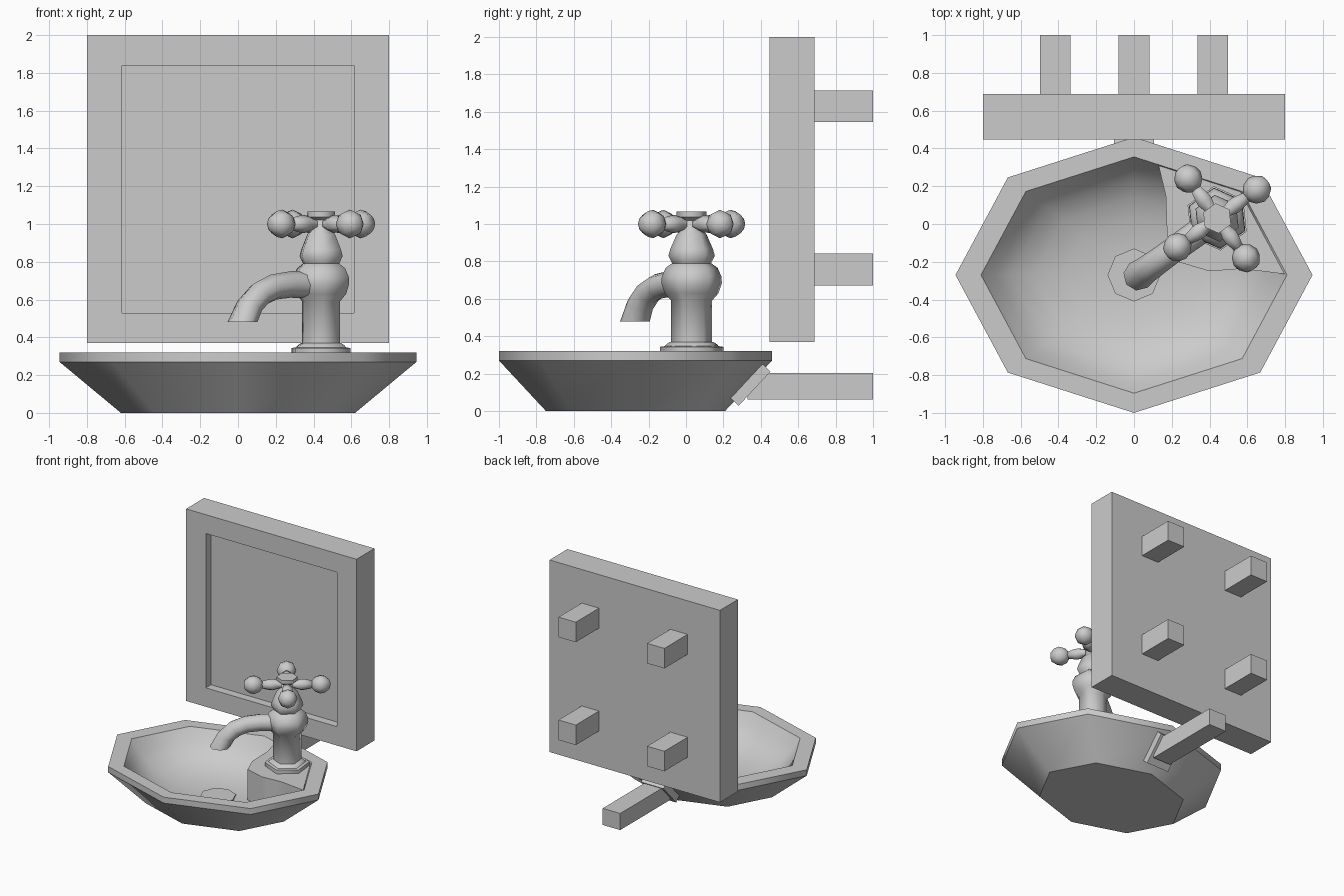
import bpy, bmesh, math
from mathutils import Matrix, Vector

if "Cube" in bpy.data.objects:
    bpy.data.objects.remove(bpy.data.objects["Cube"])

TURN = math.radians(36)              # tap, handle and spout share this heading
TAP = Vector((0.44, 0.03, 0))
CY = -0.27                           # basin centre in y


def finish(name, bm, angle=None):
    bmesh.ops.recalc_face_normals(bm, faces=bm.faces)
    me = bpy.data.meshes.new(name)
    bm.to_mesh(me)
    bm.free()
    ob = bpy.data.objects.new(name, me)
    bpy.context.collection.objects.link(ob)
    if angle:
        bpy.ops.object.select_all(action='DESELECT')
        bpy.context.view_layer.objects.active = ob
        ob.select_set(True)
        bpy.ops.object.shade_smooth_by_angle(angle=math.radians(angle))
    return ob


def skin(name, rings, sharp=(), angle=None):
    """Bridge rings of points; close the ends; listed rings become sharp edges."""
    bm = bmesh.new()
    vs = [[bm.verts.new(p) for p in r] for r in rings]
    n = len(rings[0])
    for a, b in zip(vs, vs[1:]):
        for i in range(n):
            j = (i + 1) % n
            bm.faces.new((a[i], a[j], b[j], b[i]))
    bm.faces.new(vs[0][::-1])
    bm.faces.new(vs[-1])
    for f in bm.faces:
        f.smooth = True
    for k in sharp:
        for i in range(n):
            bm.edges.get((vs[k][i], vs[k][(i + 1) % n])).smooth = False
    return finish(name, bm, angle)


def lathe(name, profile, n, mat, sy=1.0, sharp=()):
    rings = [[mat @ Vector((r * math.cos(2 * math.pi * i / n),
                            r * sy * math.sin(2 * math.pi * i / n), z))
              for i in range(n)] for r, z in profile]
    return skin(name, rings, sharp)


def box(name, x0, x1, y0, y1, z0, z1, mat=Matrix()):
    bm = bmesh.new()
    bmesh.ops.create_cube(bm, size=1)
    for v in bm.verts:
        c = v.co + Vector((0.5, 0.5, 0.5))
        v.co = mat @ Vector((x0 + c.x * (x1 - x0), y0 + c.y * (y1 - y0), z0 + c.z * (z1 - z0)))
    return finish(name, bm)


# Basin: stretched octagon with a rounded bowl
bowl = [(0.81, 0.32), (0.74, 0.23), (0.65, 0.155), (0.53, 0.10), (0.38, 0.063), (0.2, 0.045), (0.05, 0.04)]
lathe("basin", [(0.62, 0), (0.945, 0.27), (0.945, 0.32)] + bowl, 8,
      Matrix.Translation((0, CY, 0)), 0.73 / 0.945, (0, 1, 2, 3))

# Drain
lathe("drain", [(0.14, 0.03), (0.14, 0.055)], 8, Matrix.Translation((0, CY, 0)), 1, (0, 1))


def bowl_height(x, y):
    v = (y - CY) * 0.945 / 0.73
    rho = max(x * math.cos(a) + v * math.sin(a)
              for a in [math.radians(22.5 + 45 * k) for k in range(8)]) / math.cos(math.pi / 8)
    for (r1, z1), (r0, z0) in zip(bowl, bowl[1:]):
        if rho >= r0:
            return z0 + (z1 - z0) * min(1, (rho - r0) / (r1 - r0))
    return 0.04


# Tap ledge in the back right corner of the bowl
corner = [(0.13, 0.31), (0.56, 0.175), (0.797, -0.265), (0.57, -0.237), (0.4, -0.25),
          (0.23, -0.20), (0.175, -0.06), (0.168, 0.15)]
pts = []
for a, b in zip(corner, corner[1:] + corner[:1]):
    pts += [(a[0] + (b[0] - a[0]) * t / 4, a[1] + (b[1] - a[1]) * t / 4) for t in range(4)]
skin("tap_ledge", [[(x, y, bowl_height(x, y) - 0.025) for x, y in pts],
                   [(x, y, 0.312) for x, y in pts]], (0, 1), 50)

# Tap body, six sided
tap_mat = Matrix.Translation(TAP) @ Matrix.Rotation(TURN, 4, 'Z')
lathe("tap_base", [(0.171, 0.305), (0.171, 0.343), (0.145, 0.347), (0.135, 0.358), (0.115, 0.37)],
      6, tap_mat, 1, (0, 1, 2))
lathe("tap_body", [(0.11, 0.36), (0.11, 0.59), (0.145, 0.63), (0.163, 0.685), (0.16, 0.72), (0.14, 0.765),
                   (0.105, 0.79), (0.125, 0.83), (0.115, 0.865), (0.08, 0.945), (0.06, 0.965),
                   (0.055, 1.03)], 6, tap_mat, 1, (0, 6))
lathe("handle_cap", [(0.06, 1.02), (0.08, 1.037), (0.08, 1.066)], 6, tap_mat, 1, (0, 1, 2))

# Cross handle: four arms ending in knobs
for k in range(4):
    m = (Matrix.Translation(TAP + Vector((0, 0, 1.0)))
         @ Matrix.Rotation(TURN + k * math.pi / 2, 4, 'Z') @ Matrix.Rotation(math.pi / 2, 4, 'Y'))
    lathe(f"handle_arm_{k + 1}", [(0.028, 0.0), (0.03, 0.05), (0.048, 0.11), (0.045, 0.14), (0.03, 0.2)], 6, m)
    lathe(f"handle_knob_{k + 1}", [(0.03, 0.19), (0.06, 0.215), (0.076, 0.255), (0.068, 0.29),
                                   (0.04, 0.325), (0.015, 0.332)], 8, m)

# Spout: sections given by top and bottom points (reach, height) and half width
d = Vector((-math.cos(TURN), -math.sin(TURN), 0))
side = Vector((-d.y, d.x, 0))
sections = [((0.05, 0.75), (0.05, 0.605), 0.072), ((0.2, 0.75), (0.2, 0.61), 0.07),
            ((0.33, 0.732), (0.29, 0.60), 0.068), ((0.44, 0.685), (0.355, 0.575), 0.07),
            ((0.53, 0.60), (0.405, 0.535), 0.073), ((0.595, 0.48), (0.435, 0.48), 0.08)]
rings = []
for (s0, z0), (s1, z1), w in sections:
    top = TAP + d * s0 + Vector((0, 0, z0))
    bot = TAP + d * s1 + Vector((0, 0, z1))
    rings.append([(top + bot) / 2 + (top - bot) / 2 * math.cos(a) + side * w * math.sin(a)
                  for a in [math.pi / 4 * i for i in range(8)]])
skin("spout", rings, (0, 5))

# Mirror: slab with a recessed front panel
ob = box("mirror_frame", -0.8, 0.8, 0.447, 0.688, 0.37, 2.0)
bm = bmesh.new()
bm.from_mesh(ob.data)
bm.faces.ensure_lookup_table()
front = min(bm.faces, key=lambda f: f.calc_center_median().y)
bmesh.ops.inset_region(bm, faces=[front], thickness=0.1)
for v in front.verts:
    v.co = Vector((math.copysign(0.615, v.co.x), v.co.y, 0.53 if v.co.z < 1.2 else 1.84))
ext = bmesh.ops.extrude_discrete_faces(bm, faces=[front])["faces"][0]
for v in ext.verts:
    v.co.y += 0.07
bm.to_mesh(ob.data)
bm.free()

# Wall pegs behind the mirror
for x in (-0.416, 0.416):
    for z in (0.757, 1.63):
        box("mirror_peg", x - 0.081, x + 0.081, 0.68, 1.0, z - 0.085, z + 0.085)

# Basin bracket and its tilted plate
box("basin_bracket", -0.082, 0.082, 0.33, 1.0, 0.062, 0.203)
tilt = Matrix.Translation((0, 0.345, 0.14)) @ Matrix.Rotation(math.radians(47), 4, 'X')
box("bracket_plate", -0.105, 0.105, -0.125, 0.125, -0.03, 0.03, tilt)
